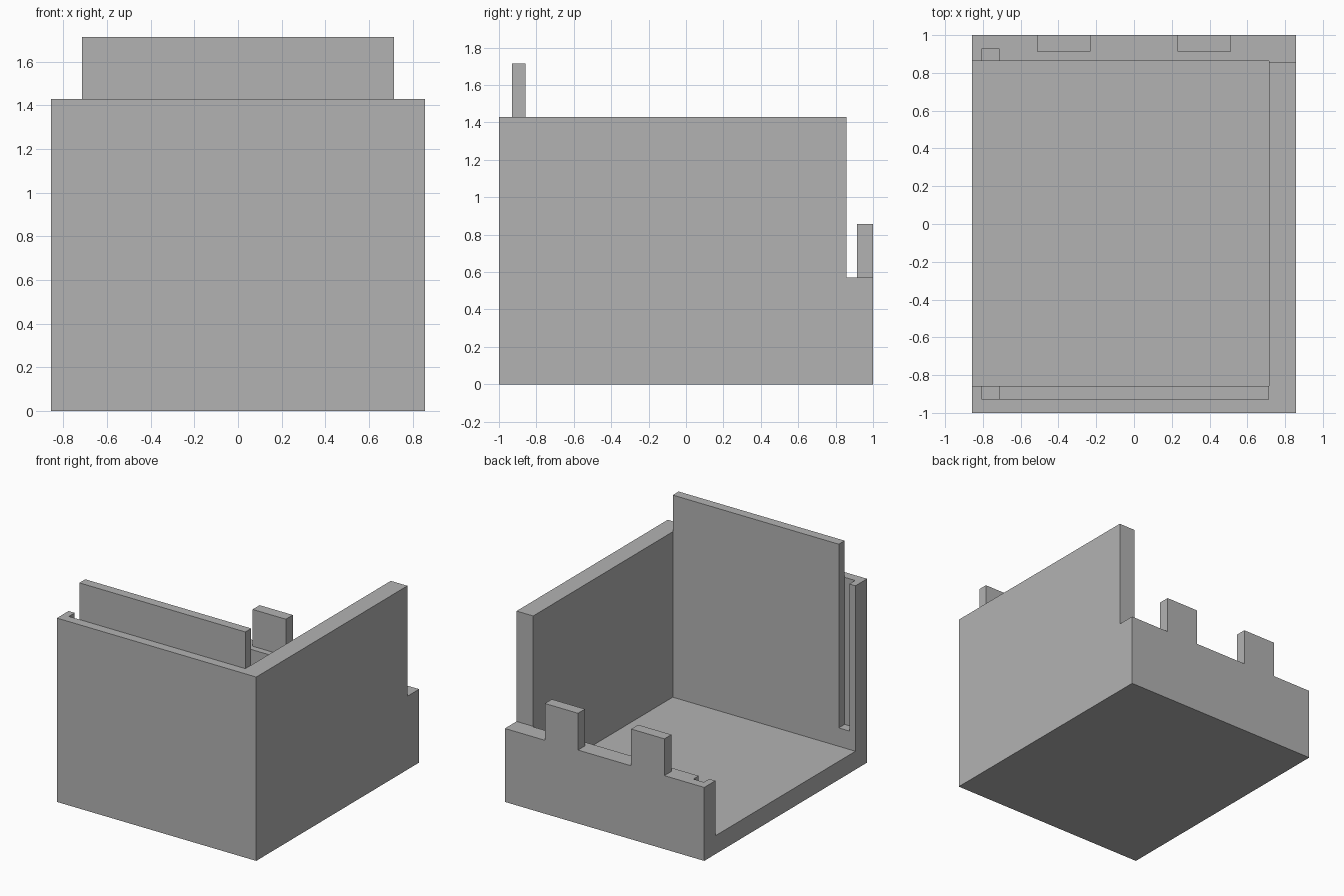
import bpy
import bmesh
from mathutils import Vector

cube = bpy.data.objects.get("Cube")
if cube:
    bpy.data.objects.remove(cube, do_unlink=True)

grey = bpy.data.materials.new("plain grey")
grey.use_nodes = True
GREY = (0.45, 0.45, 0.45, 1)
grey.diffuse_color = GREY
grey.node_tree.nodes["Principled BSDF"].inputs["Base Color"].default_value = GREY


def box(name, xs, ys, zs):
    """Box from its lower and upper bound on each axis."""
    bm = bmesh.new()
    bmesh.ops.create_cube(bm, size=1)
    spans = (xs, ys, zs)
    for v in bm.verts:
        v.co = Vector([lo if c < 0 else hi for c, (lo, hi) in zip(v.co, spans)])
    mesh = bpy.data.meshes.new(name)
    bm.to_mesh(mesh)
    bm.free()
    mesh.materials.append(grey)
    obj = bpy.data.objects.new(name, mesh)
    bpy.context.collection.objects.link(obj)
    return obj


def cut(target, xs, ys, zs):
    """Remove a box-shaped volume from the target."""
    cutter = box("cutter", xs, ys, zs)
    cutter.hide_render = True
    mod = target.modifiers.new("cut", "BOOLEAN")
    mod.operation = "DIFFERENCE"
    mod.solver = "EXACT"
    mod.object = cutter
    bpy.context.view_layer.objects.active = target
    bpy.ops.object.modifier_apply(modifier=mod.name)
    bpy.data.objects.remove(cutter, do_unlink=True)


W, D, H = 0.857, 1.0, 1.429   # half width, half depth, wall height
IN_X, IN_Y = 0.714, 0.857     # inner wall faces
LOW = 0.571                   # height of the low back wall

# Open-sided tray: floor, front wall, side wall and low back wall
tray = box("tray_body", (-W, W), (-D, D), (0, H))
cut(tray, (-1.2, IN_X), (-IN_Y, 0.864), (0.143, 2))
cut(tray, (-1.2, 1.2), (IN_Y, 1.2), (LOW, 2))

# Facing vertical slots near the open side
for ys in ((-0.929, -0.8), (0.8, 0.929)):
    cut(tray, (-0.804, -IN_X), ys, (0.286, 2))

# Raised panel on the front wall
box("front_panel", (-IN_X, IN_X), (-0.929, -IN_Y), (H, 1.714))

# Two upright tabs on the back wall
for side, inner, outer in (("left", 0.229, 0.514), ("right", -0.514, -0.229)):
    box(side + "_back_tab", (inner, outer), (0.914, D), (LOW, 0.857))
